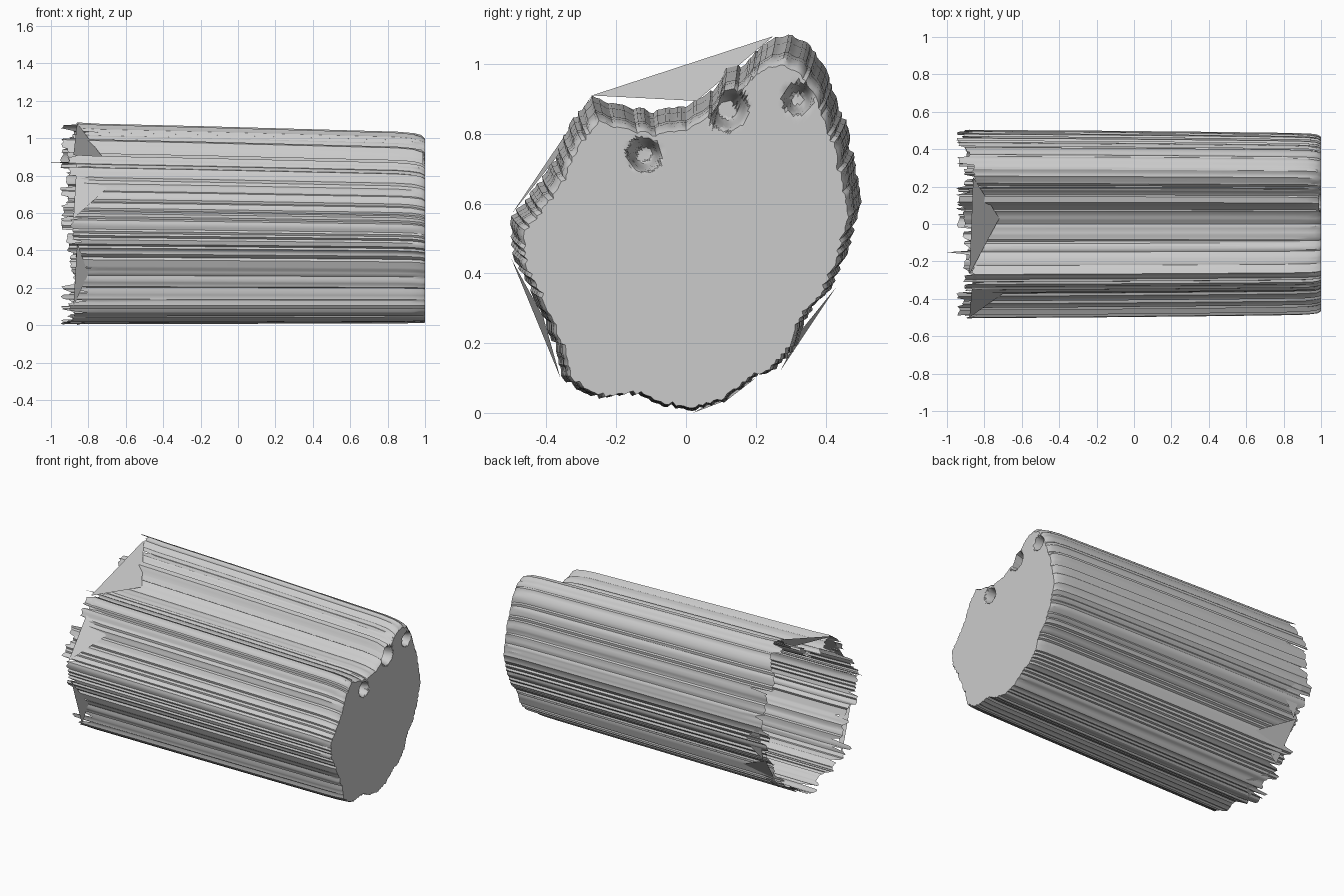
import bpy, bmesh, math, random
from mathutils import Vector

random.seed(4)
cube = bpy.data.objects.get("Cube")
if cube:
    bpy.data.objects.remove(cube, do_unlink=True)

grey = bpy.data.materials.new("light grey")
grey.use_nodes = True
grey.diffuse_color = (0.6, 0.6, 0.6, 1)
grey.node_tree.nodes["Principled BSDF"].inputs["Base Color"].default_value = (0.6, 0.6, 0.6, 1)

# Cross-section (y, z) at the ragged end
OUTLINE = [
    (-.27, .91), (-.22, .89), (-.1, .87), (0, .88), (.05, .91), (.09, .94), (.12, 1), (.17, 1),
    (.2, 1.04), (.25, 1.08), (.3, 1.085), (.35, 1.06), (.39, 1.02), (.43, .91), (.46, .84),
    (.48, .75), (.505, .61), (.47, .47), (.42, .36), (.38, .32), (.34, .26), (.32, .19),
    (.27, .13), (.2, .1), (.11, .03), (.02, .005), (-.08, .02), (-.12, .045), (-.18, .05),
    (-.25, .04), (-.31, .06), (-.36, .1), (-.37, .17), (-.41, .26), (-.45, .36), (-.49, .43),
    (-.51, .5), (-.5, .57), (-.44, .64), (-.39, .71), (-.35, .8), (-.31, .87)]
COUNT = 280


def resample(points, count):
    """Evenly spaced points round a closed outline, roughened into grooves."""
    pts = [Vector(p) for p in points]
    segs = list(zip(pts, pts[1:] + pts[:1]))
    step = sum((b - a).length for a, b in segs) / count
    out, carry = [], 0.0
    for a, b in segs:
        length = (b - a).length
        while carry < length:
            out.append(a.lerp(b, carry / length))
            carry += step
        carry -= length
    centre = Vector((0, 0.5))
    for p in out:
        p += (centre - p).normalized() * random.choice((0, 0, .003, .006, .011))
        p.y = max(p.y, 0)
    return out


profile = resample(OUTLINE, COUNT)
COUNT = len(profile)


def section(p, sy, sz):
    return p.x * sy, 0.1 + (p.y - 0.1) * sz


def make_object(name, bm, angle):
    bmesh.ops.recalc_face_normals(bm, faces=bm.faces)
    mesh = bpy.data.meshes.new(name)
    bm.to_mesh(mesh)
    bm.free()
    obj = bpy.data.objects.new(name, mesh)
    mesh.materials.append(grey)
    bpy.context.collection.objects.link(obj)
    bpy.ops.object.select_all(action='DESELECT')
    obj.select_set(True)
    bpy.context.view_layer.objects.active = obj
    bpy.ops.object.shade_smooth_by_angle(angle=math.radians(angle))


def bridge(bm, ring_a, ring_b):
    for i in range(len(ring_a)):
        j = (i + 1) % len(ring_a)
        bm.faces.new((ring_a[i], ring_a[j], ring_b[j], ring_b[i]))


# Ragged end: splinters of varying length
jag = []
while len(jag) < COUNT:
    tip = random.choice((-.86, -.88, -.89, -.9, -.91, -.94))
    jag += [tip + random.uniform(-.01, .01) for _ in range(random.randint(2, 8))]
    if random.random() < .3:
        jag.append(random.uniform(-.84, -.78))
jag = jag[:COUNT]
jag[10] = -1.0

# Grooved shell: long taper, then a rounded shoulder up to the cap
STATIONS = [(-.74, .997, .993), (-.2, .99, .98), (.4, .978, .963), (.85, .966, .95),
            (.93, .96, .942), (.97, .95, .932), (.99, .937, .922)]
bm = bmesh.new()
ring = [bm.verts.new((jag[i], p.x, p.y)) for i, p in enumerate(profile)]
for x, sy, sz in STATIONS:
    rough = .012 if .9 < x < .98 else 0
    new = [bm.verts.new((x + random.uniform(-rough, rough), *section(p, sy, sz))) for p in profile]
    bridge(bm, ring, new)
    ring = new

# Flat cap with three sunken pits
PITS = [(-.12, .74, .05), (.32, .9, .045), (.12, .87, .06)]


def cap_x(y, z):
    x = 1.0
    for py, pz, r in PITS:
        d = math.hypot(y - py, z - pz) / r
        if d < 1:
            t = min(1, (1 - d) * 1.8)
            x -= .13 * t * t * (3 - 2 * t)
    return x


RINGS = 50
for k in range(RINGS):
    f = 1 - k / RINGS
    new = []
    for p in profile:
        y, z = section(p, .925, .912)
        y, z = y * f, .5 + (z - .5) * f
        new.append(bm.verts.new((cap_x(y, z), y, z)))
    bridge(bm, ring, new)
    ring = new
bm.faces.new(ring)
make_object("grooved_shell", bm, 30)


# Flat torn flaps bridging the hollows at the ragged end
def nearest(y, z):
    return min(range(COUNT), key=lambda i: (profile[i] - Vector((y, z))).length)


FLAPS = [((-.27, .91), (.25, 1.08), -.72), ((.43, .36), (.27, .12), -.65),
         ((-.36, .1), (-.5, .44), -.8), ((-.5, .57), (-.27, .91), -.7),
         ((.505, .61), (.43, .36), -.75), ((.2, .1), (.02, 0), -.75)]
bm = bmesh.new()
for a, b, apex_x in FLAPS:
    mid = profile[nearest(*((Vector(a) + Vector(b)) / 2))]
    apex = bm.verts.new((apex_x, *section(mid, .998, .995)))
    va, vb = bm.verts.new((-.88, *a)), bm.verts.new((-.86, *b))
    bm.faces.new((va, vb, apex))
make_object("torn_flaps", bm, 1)
